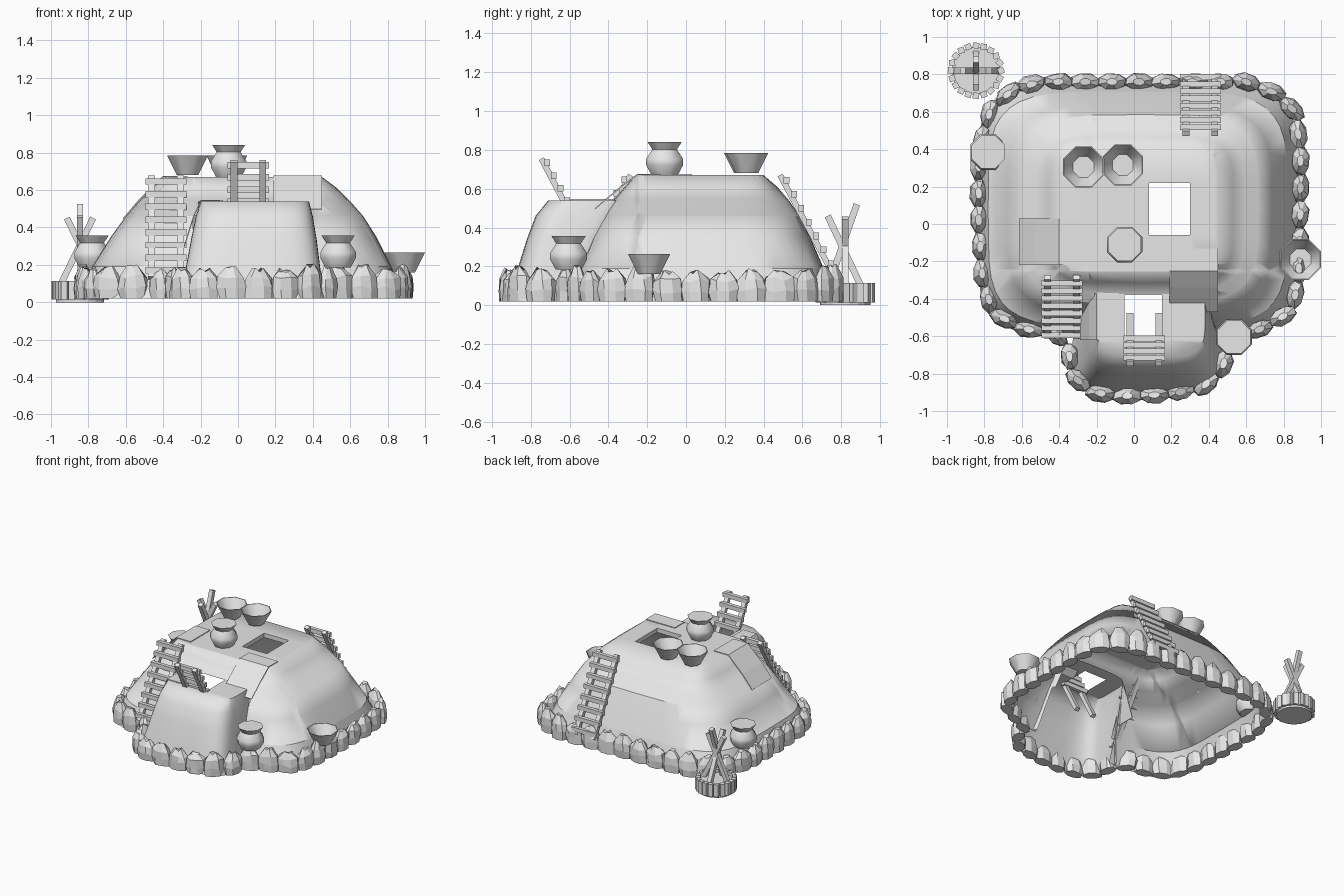
import bpy, bmesh, math, random
from mathutils import Vector, Matrix

random.seed(4)
if "Cube" in bpy.data.objects:
    bpy.data.objects.remove(bpy.data.objects["Cube"])

clay = bpy.data.materials.new("pale_grey_clay")
clay.use_nodes = True
clay.diffuse_color = (0.8, 0.8, 0.8, 1)
clay.node_tree.nodes["Principled BSDF"].inputs["Base Color"].default_value = (0.8, 0.8, 0.8, 1)


def finish(bm, name, smooth=None):
    mesh = bpy.data.meshes.new(name)
    bm.to_mesh(mesh)
    bm.free()
    mesh.materials.append(clay)
    ob = bpy.data.objects.new(name, mesh)
    bpy.context.collection.objects.link(ob)
    if smooth:
        bpy.ops.object.select_all(action='DESELECT')
        ob.select_set(True)
        bpy.context.view_layer.objects.active = ob
        bpy.ops.object.shade_smooth_by_angle(angle=math.radians(smooth))
    return ob


def bridge(bm, rings):
    for a, b in zip(rings, rings[1:]):
        n = len(a)
        for i in range(n):
            j = (i + 1) % n
            bm.faces.new((a[i], a[j], b[j], b[i]))


def shell(levels, count=40):
    """Open-bottomed mound lofted through rounded rectangles (z, x0, x1, y0, y1, squareness)."""
    bm = bmesh.new()
    rings = []
    for z, x0, x1, y0, y1, power in levels:
        ring = []
        for i in range(count):
            t = math.tau * i / count
            c, s = math.cos(t), math.sin(t)
            u = math.copysign(abs(c) ** (2 / power), c)
            v = math.copysign(abs(s) ** (2 / power), s)
            ring.append(bm.verts.new(((x0 + x1 + (x1 - x0) * u) / 2,
                                      (y0 + y1 + (y1 - y0) * v) / 2, z)))
        rings.append(ring)
    bridge(bm, rings)
    bm.faces.new(rings[-1])
    bm.normal_update()
    return bm


def cut_hole(bm, low, high):
    """Remove the surface inside an axis-aligned box."""
    for axis in range(3):
        normal = Vector((0, 0, 0))
        normal[axis] = 1
        for limit in (low[axis], high[axis]):
            bmesh.ops.bisect_plane(bm, geom=bm.verts[:] + bm.edges[:] + bm.faces[:],
                                   plane_co=normal * limit, plane_no=normal)
    inside = [f for f in bm.faces
              if all(low[k] < f.calc_center_median()[k] < high[k] for k in range(3))]
    bmesh.ops.delete(bm, geom=inside, context='FACES')


def beam(bm, p, q, width, depth):
    p, q = Vector(p), Vector(q)
    turn = (q - p).to_track_quat('Z', 'Y').to_matrix().to_4x4()
    size = Matrix.Diagonal((width, depth, (q - p).length, 1))
    bmesh.ops.create_cube(bm, size=1, matrix=Matrix.Translation((p + q) / 2) @ turn @ size)


# Main mound, open to the annex below its roof
roof_hatch = ((0.08, -0.06, -1), (0.30, 0.22, 2))
main = shell([(0.02, -0.84, 0.88, -0.61, 0.77, 5), (0.19, -0.78, 0.82, -0.55, 0.71, 4.5),
              (0.35, -0.68, 0.74, -0.485, 0.64, 4), (0.46, -0.60, 0.67, -0.425, 0.585, 4),
              (0.54, -0.53, 0.60, -0.375, 0.53, 4.2), (0.61, -0.46, 0.53, -0.315, 0.47, 5),
              (0.67, -0.40, 0.45, -0.26, 0.40, 8)])
cut_hole(main, *roof_hatch)
for x0, x1, z0, z1 in ((-0.27, 0.43, -1, 0.19), (-0.24, 0.40, 0.19, 0.46), (-0.21, 0.38, 0.46, 0.54)):
    cut_hole(main, (x0, -1, z0), (x1, -0.25, z1))
finish(main, "main_mound", 60)

# Front annex with its own hatch
annex = shell([(0.02, -0.33, 0.47, -0.91, -0.50, 4), (0.18, -0.28, 0.44, -0.87, -0.45, 4),
               (0.34, -0.25, 0.42, -0.82, -0.38, 4), (0.46, -0.225, 0.40, -0.775, -0.32, 4),
               (0.54, -0.20, 0.38, -0.71, -0.28, 4)])
bmesh.ops.delete(annex, geom=[f for f in annex.faces if f.normal.y > 0.6], context='FACES')
cut_hole(annex, (-0.05, -0.62, -1), (0.15, -0.38, 2))
finish(annex, "front_annex", 60)

# Short lining under the roof hatch
bm = bmesh.new()
(x0, y0, _), (x1, y1, _) = roof_hatch
bridge(bm, [[bm.verts.new((x, y, z)) for x, y in ((x0, y0), (x1, y0), (x1, y1), (x0, y1))]
            for z in (0.67, 0.635)])
finish(bm, "roof_hatch_lining")


# Draped mats
def mat(name, profile, low, high, along_y=True):
    bm = bmesh.new()
    rows = [[bm.verts.new((a, w, z) if along_y else (w, a, z)) for w in (low, high)]
            for a, z in profile]
    for r, s in zip(rows, rows[1:]):
        bm.faces.new((r[0], r[1], s[1], s[0]))
    bmesh.ops.recalc_face_normals(bm, faces=bm.faces)
    ob = finish(bm, name)
    mod = ob.modifiers.new("thickness", 'SOLIDIFY')
    mod.thickness = 0.006


mat("right_roof_mat", [(-0.615, 0.45), (-0.53, 0.55), (-0.40, 0.676), (-0.27, 0.676)], -0.22, 0.03)
mat("annex_mat", [(-0.29, 0.30), (-0.24, 0.46), (-0.2, 0.546), (-0.08, 0.546)], -0.62, -0.36)
mat("front_roof_mat", [(-0.13, 0.677), (-0.25, 0.677), (-0.34, 0.61), (-0.47, 0.50)],
    0.19, 0.45, along_y=False)

# Ring of boulders around the base
path = [Vector(p) for p in (
    (-.42, -.59), (-.35, -.67), (-.33, -.81), (-.22, -.90), (-.05, -.92), (.2, -.91), (.38, -.86),
    (.47, -.77), (.52, -.63), (.7, -.55), (.84, -.47), (.88, -.3), (.89, 0), (.89, .4), (.86, .6),
    (.76, .7), (.6, .76), (-.5, .76), (-.65, .72), (-.77, .6), (-.83, .4), (-.83, 0),
    (-.81, -.3), (-.75, -.48), (-.58, -.56))]
segments = list(zip(path, path[1:] + path[:1]))
total = sum((b - a).length for a, b in segments)
count = 41


def along(distance):
    for a, b in segments:
        length = (b - a).length
        if distance <= length:
            return a.lerp(b, distance / length), (b - a) / length
        distance -= length
    return path[0], Vector((1, 0))


bm = bmesh.new()
for i in range(count):
    spot, way = along(total * i / count)
    side = Vector((way.y, -way.x))
    height = random.uniform(0.15, 0.18)
    rings = []
    for level, radius in ((0, 0.95), (0.35, 1.05), (0.7, 0.95), (1, 0.4)):
        ring = []
        for k in range(8):
            t = math.tau * (k + 0.5) / 8 + 0.15 * level
            r = radius * random.uniform(0.9, 1.1)
            p = spot + way * (0.077 * r * math.cos(t)) + side * (0.046 * r * math.sin(t))
            lift = random.uniform(-0.014, 0.014) if level else 0
            ring.append(bm.verts.new((p.x, p.y, 0.02 + height * level + lift)))
        rings.append(ring)
    bridge(bm, rings)
    bm.faces.new(rings[0][::-1])
    bm.faces.new(rings[-1])
bmesh.ops.recalc_face_normals(bm, faces=bm.faces)
finish(bm, "base_boulders")


# Jars and bowls
def lathe(name, profile, place, smooth=None, sides=8):
    bm = bmesh.new()
    rings = []
    for r, z in profile:
        rings.append([bm.verts.new((place[0] + r * math.cos(math.tau * (k + 0.5) / sides),
                                    place[1] + r * math.sin(math.tau * (k + 0.5) / sides),
                                    place[2] + z)) for k in range(sides)])
    bridge(bm, rings)
    bm.faces.new(rings[0][::-1])
    bm.faces.new(rings[-1])
    bmesh.ops.recalc_face_normals(bm, faces=bm.faces)
    finish(bm, name, smooth)


jar = [(0.073, 0), (0.103, 0.052), (0.103, 0.083), (0.069, 0.133), (0.096, 0.172)]
bowl = [(0.062, 0), (0.118, 0.105), (0.112, 0.105), (0.06, 0.012)]
for name, place in (("roof_jar", (-0.05, -0.11, 0.67)), ("right_jar", (-0.78, 0.385, 0.185)),
                    ("front_jar", (0.535, -0.605, 0.185))):
    lathe(name, jar, place, 60)
for name, place in (("roof_bowl_right", (-0.27, 0.305, 0.68)), ("roof_bowl_left", (-0.06, 0.315, 0.68)),
                    ("side_bowl", (0.89, -0.19, 0.16))):
    lathe(name, bowl, place, 50)


# Ladders, with rungs fixed on the upper side of the rails
def ladder(name, x, top, bottom, rungs, reach=1.0):
    top, bottom = Vector((x, *top)), Vector((x, *bottom))
    bm = bmesh.new()
    for dx in (-0.077, 0.077):
        shift = Vector((dx, 0, 0))
        beam(bm, bottom + shift, top + shift, 0.036, 0.03)
    slope = (top - bottom).normalized()
    outward = Vector((0, -slope.z, slope.y)) * math.copysign(0.016, slope.y)
    for k in range(rungs):
        p = top.lerp(bottom, 0.06 + reach * 0.88 * k / (rungs - 1)) + outward
        beam(bm, p - Vector((0.11, 0, 0)), p + Vector((0.11, 0, 0)), 0.03, 0.034)
    finish(bm, name)


ladder("front_ladder", -0.385, (-0.285, 0.67), (-0.60, 0.13), 8)
ladder("back_ladder", 0.355, (0.485, 0.67), (0.79, 0.10), 8)
ladder("hatch_ladder", 0.055, (-0.745, 0.755), (-0.49, 0.27), 4, 0.46)

# Fire pit with kerb stones and crossed sticks
cx, cy = -0.845, 0.82
lathe("fire_pit_base", [(0.13, 0), (0.13, 0.09)], (cx, cy, 0), sides=18)
bm = bmesh.new()
for k in range(20):
    turn = Matrix.Translation((cx, cy, 0.065)) @ Matrix.Rotation(math.tau * k / 20, 4, 'Z')
    twist = Matrix.Rotation(random.uniform(-0.5, 0.5), 4, 'Z')
    bmesh.ops.create_cube(bm, size=1, matrix=turn @ Matrix.Translation((0.134, 0, 0)) @ twist
                          @ Matrix.Diagonal((0.032, 0.034, 0.1, 1)))
finish(bm, "fire_pit_kerb")

bm = bmesh.new()
for foot, tip in (((-0.12, 0, 0.06), (0.07, 0, 0.45)), ((0.12, 0, 0.06), (-0.07, 0, 0.45)),
                  ((0, -0.10, 0.06), (0, 0.06, 0.52)), ((0, 0.10, 0.06), (0, -0.09, 0.46))):
    centre = Vector((cx, cy, 0))
    beam(bm, centre + Vector(foot), centre + Vector(tip), 0.034, 0.034)
finish(bm, "fire_sticks")
